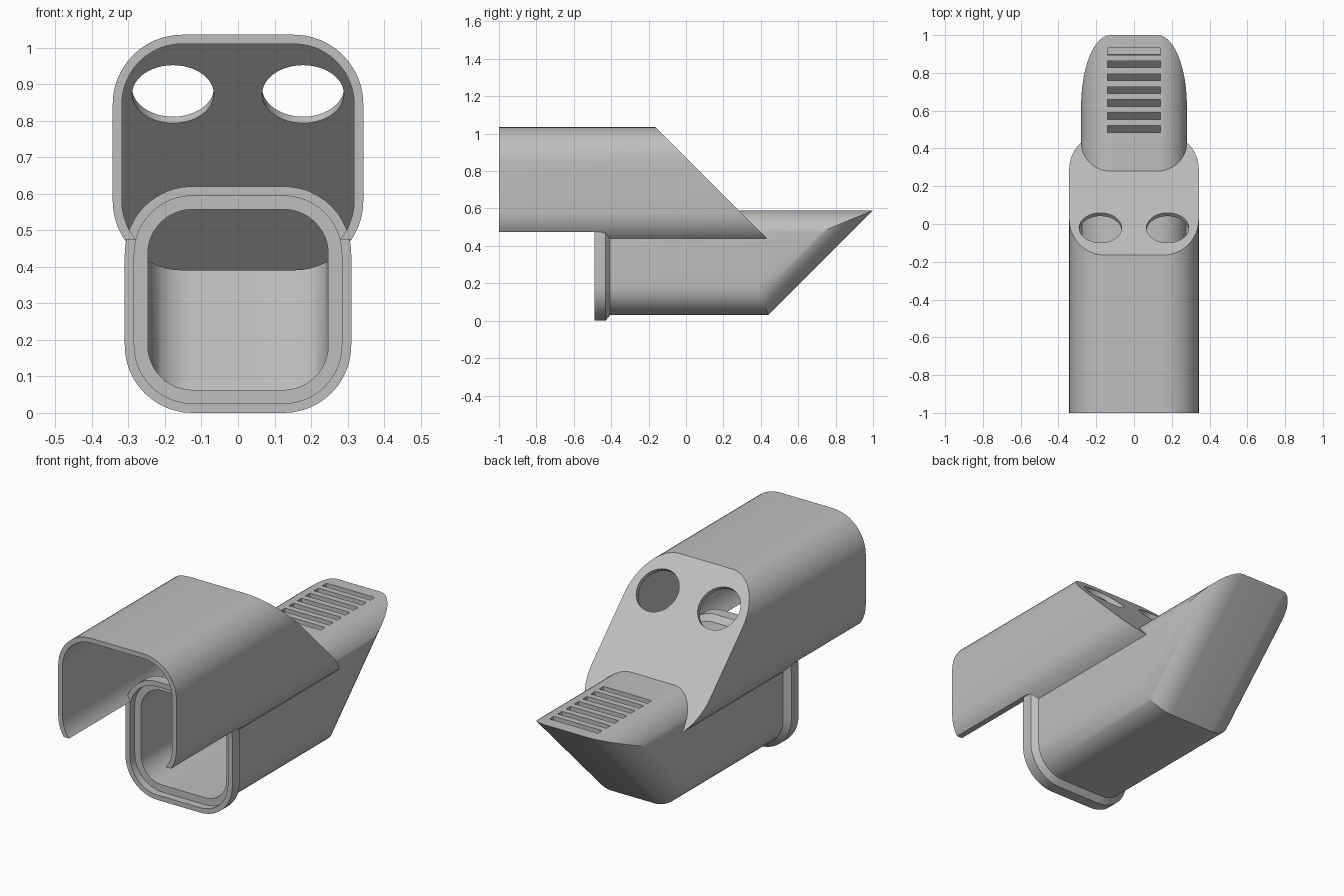
import bpy, bmesh, math
from mathutils import Matrix, Vector

cube = bpy.data.objects.get("Cube")
if cube:
    bpy.data.objects.remove(cube, do_unlink=True)

grey = bpy.data.materials.new("plain grey")
grey.use_nodes = True
colour = (0.52, 0.52, 0.52, 1)
grey.diffuse_color = colour
grey.node_tree.nodes["Principled BSDF"].inputs["Base Color"].default_value = colour


def make_object(name, bm):
    bmesh.ops.recalc_face_normals(bm, faces=bm.faces)
    mesh = bpy.data.meshes.new(name)
    bm.to_mesh(mesh)
    bm.free()
    mesh.materials.append(grey)
    obj = bpy.data.objects.new(name, mesh)
    bpy.context.collection.objects.link(obj)
    return obj


def half_outline(hx, z0, z1, r, steps=12):
    """Upper half of a rounded rectangle, from +x to -x, and its lower mirror."""
    arc = [(hx - r + r * math.cos(a), z1 - r + r * math.sin(a))
           for a in (math.pi / 2 * i / steps for i in range(steps + 1))]
    top = arc + [(-x, z) for x, z in reversed(arc)]
    return top, [(x, z0 + z1 - z) for x, z in top]


def prism(name, hx, z0, z1, r, start, end):
    """Rounded bar along y; end(x, z) gives the y of the far end."""
    bm = bmesh.new()
    top, low = half_outline(hx, z0, z1, r)
    outline = top + low[::-1]
    near = [bm.verts.new((x, start, z)) for x, z in outline]
    far = [bm.verts.new((x, end(x, z), z)) for x, z in outline]
    n = len(outline)
    for i in range(n):
        j = (i + 1) % n
        bm.faces.new((near[i], near[j], far[j], far[i]))
    bm.faces.new(near)
    for i in range(len(top) - 1):
        bm.faces.new((far[i], far[i + 1], far[n - 2 - i], far[n - 1 - i]))
    return make_object(name, bm)


def boxes(name, spans):
    bm = bmesh.new()
    for low, high in spans:
        low, high = Vector(low), Vector(high)
        size = Matrix.Diagonal((high - low).to_4d())
        bmesh.ops.create_cube(bm, size=1, matrix=Matrix.Translation((low + high) / 2) @ size)
    return make_object(name, bm)


def cut(obj, *cutters):
    bpy.context.view_layer.objects.active = obj
    for cutter in cutters:
        mod = obj.modifiers.new("cut", "BOOLEAN")
        mod.operation = "DIFFERENCE"
        mod.solver = "EXACT"
        mod.object = cutter
        bpy.ops.object.modifier_apply(modifier=mod.name)
        bpy.data.objects.remove(cutter, do_unlink=True)


def smooth(obj):
    bpy.ops.object.select_all(action="DESELECT")
    obj.select_set(True)
    bpy.context.view_layer.objects.active = obj
    bpy.ops.object.shade_smooth_by_angle(angle=math.radians(28))


def rounded_slope(hx, r, offset):
    """Upward 45 degree end whose side edges are rounded."""
    def end(x, z):
        d = min(r, max(0, abs(x) - (hx - r)))
        return offset + z - math.sqrt(2) * (r - math.sqrt(r * r - d * d))
    return end


# Lower duct with sloping closed end and vent slots
wall = 0.033
duct = prism("lower_duct", 0.28, 0.03, 0.59, 0.155, -0.41, rounded_slope(0.28, 0.155, 0.41))
duct_core = prism("duct_core", 0.28 - wall, 0.03 + wall, 0.59 - wall, 0.155 - wall, -0.6,
                  rounded_slope(0.28 - wall, 0.155 - wall, 0.41 - wall * math.sqrt(2)))
slots = boxes("slot_cutter", [((-0.14, 0.485 + 0.0685 * i, 0.535), (0.14, 0.521 + 0.0685 * i, 0.65))
                              for i in range(7)])
cut(duct, duct_core, slots)
smooth(duct)

# Mouth flange with chamfered back and stepped recess
bm = bmesh.new()
rings = []
for inset, y in ((0, -0.49), (0, -0.43), (0.03, -0.405), (0.063, -0.405), (0.063, -0.45),
                 (0.026, -0.45), (0.026, -0.49)):
    top, low = half_outline(0.31 - inset, inset, 0.62 - inset, 0.185 - inset)
    rings.append([bm.verts.new((x, y, z)) for x, z in top + low[::-1]])
for k, ring in enumerate(rings):
    after = rings[(k + 1) % len(rings)]
    for i in range(len(ring)):
        j = (i + 1) % len(ring)
        bm.faces.new((ring[i], ring[j], after[j], after[i]))
smooth(make_object("mouth_flange", bm))

# Upper hood, open at the front and below, with a sloping back
hood = prism("upper_hood", 0.343, 0.39, 1.035, 0.19, -1, lambda x, z: 0.87 - z)
hood_core = prism("hood_core", 0.318, 0.415, 1.01, 0.165, -1.1, lambda x, z: 0.835 - z)
floor_cutter = prism("floor_cutter", 0.275, 0.3, 0.53, 0.01, -0.6, lambda x, z: 0.835 - z)
front_cutter = boxes("front_cutter", [((-0.5, -1.1, 0.3), (0.5, -0.45, 0.475))])

# Pair of round holes square to the sloping back
bm = bmesh.new()
for side in (-1, 1):
    place = Matrix.Translation((side * 0.178, -0.02, 0.89)) @ Matrix.Rotation(-math.pi / 4, 4, "X")
    bmesh.ops.create_cone(bm, cap_ends=True, segments=48, radius1=0.112, radius2=0.112,
                          depth=0.16, matrix=place)
holes = make_object("hole_cutter", bm)
cut(hood, hood_core, floor_cutter, front_cutter, holes)
smooth(hood)
